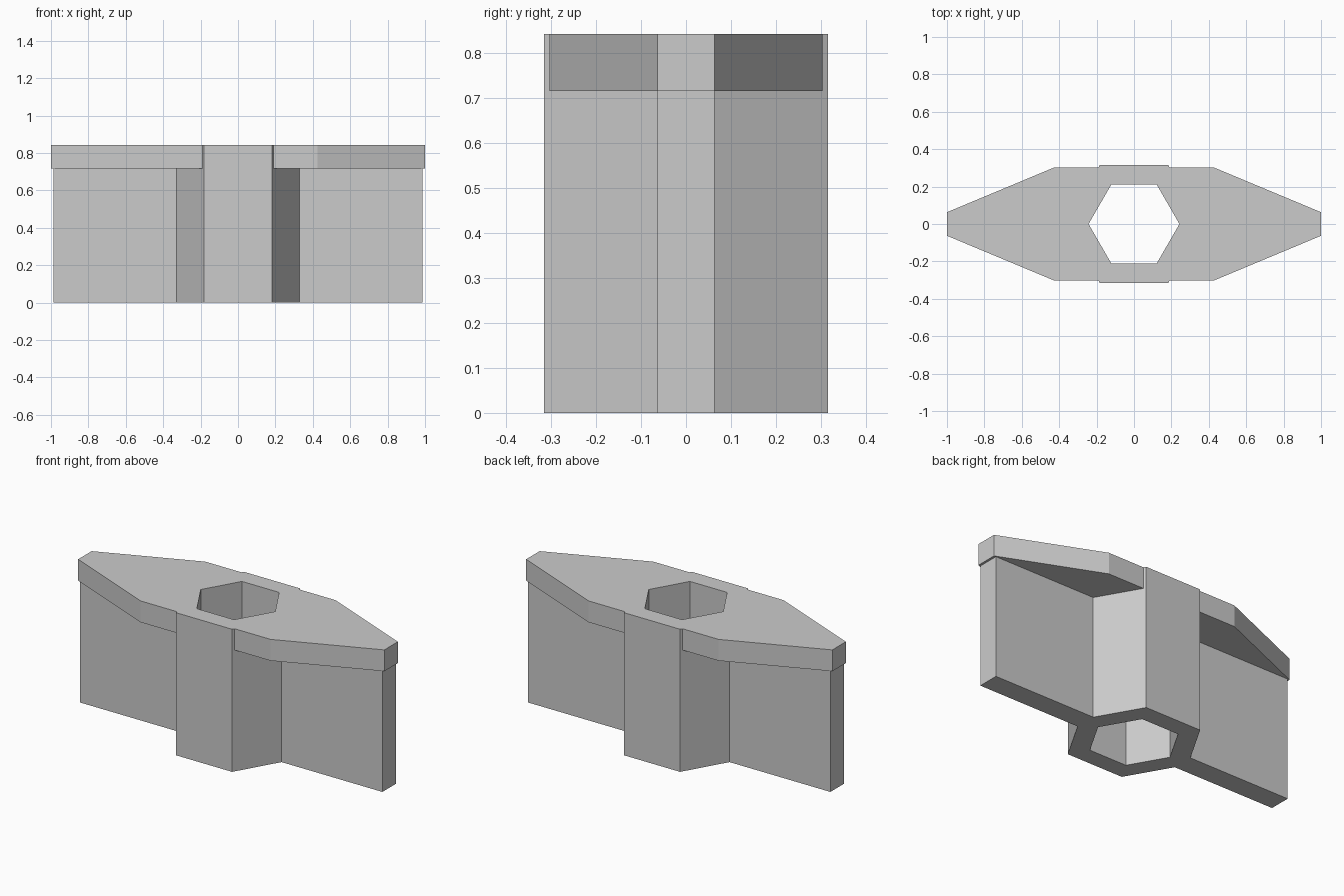
import bpy
import bmesh
from math import cos, sin, pi, sqrt

cube = bpy.data.objects.get("Cube")
if cube:
    bpy.data.objects.remove(cube, do_unlink=True)

TOTAL, CAP_BASE = 0.842, 0.716
HUB_R, HOLE_R = 0.365, 0.243
WING_X, WING_Y = 0.987, 0.063
CAP_Y = 0.303

grey = bpy.data.materials.new("plain grey")
grey.use_nodes = True
colour = (0.6, 0.6, 0.6, 1)
grey.diffuse_color = colour
grey.node_tree.nodes["Principled BSDF"].inputs["Base Color"].default_value = colour


def finish(name, bm):
    bmesh.ops.recalc_face_normals(bm, faces=bm.faces)
    mesh = bpy.data.meshes.new(name)
    bm.to_mesh(mesh)
    bm.free()
    mesh.materials.append(grey)
    obj = bpy.data.objects.new(name, mesh)
    bpy.context.collection.objects.link(obj)


def prism(name, outline, z0, z1):
    bm = bmesh.new()
    low, high = [[bm.verts.new((x, y, z)) for x, y in outline] for z in (z0, z1)]
    bm.faces.new(low)
    bm.faces.new(high)
    n = len(outline)
    for i in range(n):
        j = (i + 1) % n
        bm.faces.new((low[i], low[j], high[j], high[i]))
    finish(name, bm)


# Hexagonal hub with a hexagonal through hole
bm = bmesh.new()
rings = []
for r, z in ((HUB_R, 0), (HUB_R, TOTAL), (HOLE_R, TOTAL), (HOLE_R, 0)):
    rings.append([bm.verts.new((r * cos(k * pi / 3), r * sin(k * pi / 3), z))
                  for k in range(6)])
for a, b in zip(rings, rings[1:] + rings[:1]):
    for k in range(6):
        m = (k + 1) % 6
        bm.faces.new((a[k], a[m], b[m], b[k]))
finish("hub", bm)


def hub_edge(y):
    """Distance from the centre to the slanted hub side at a given y."""
    return HUB_R - y / sqrt(3)


# Wings and cap halves fit against the slanted hub sides
for side, label in ((1, "left"), (-1, "right")):
    def mirrored(half):
        full = half + [(x, -y) for x, y in reversed(half) if y]
        return [(side * x, y) for x, y in full]

    prism(label + "_wing", mirrored([(HUB_R, 0), (hub_edge(WING_Y), WING_Y),
                                     (WING_X, WING_Y)]), 0, CAP_BASE)
    prism(label + "_cap", mirrored([(HUB_R, 0), (hub_edge(CAP_Y), CAP_Y),
                                    (0.425, CAP_Y), (1, WING_Y)]), CAP_BASE, TOTAL)
